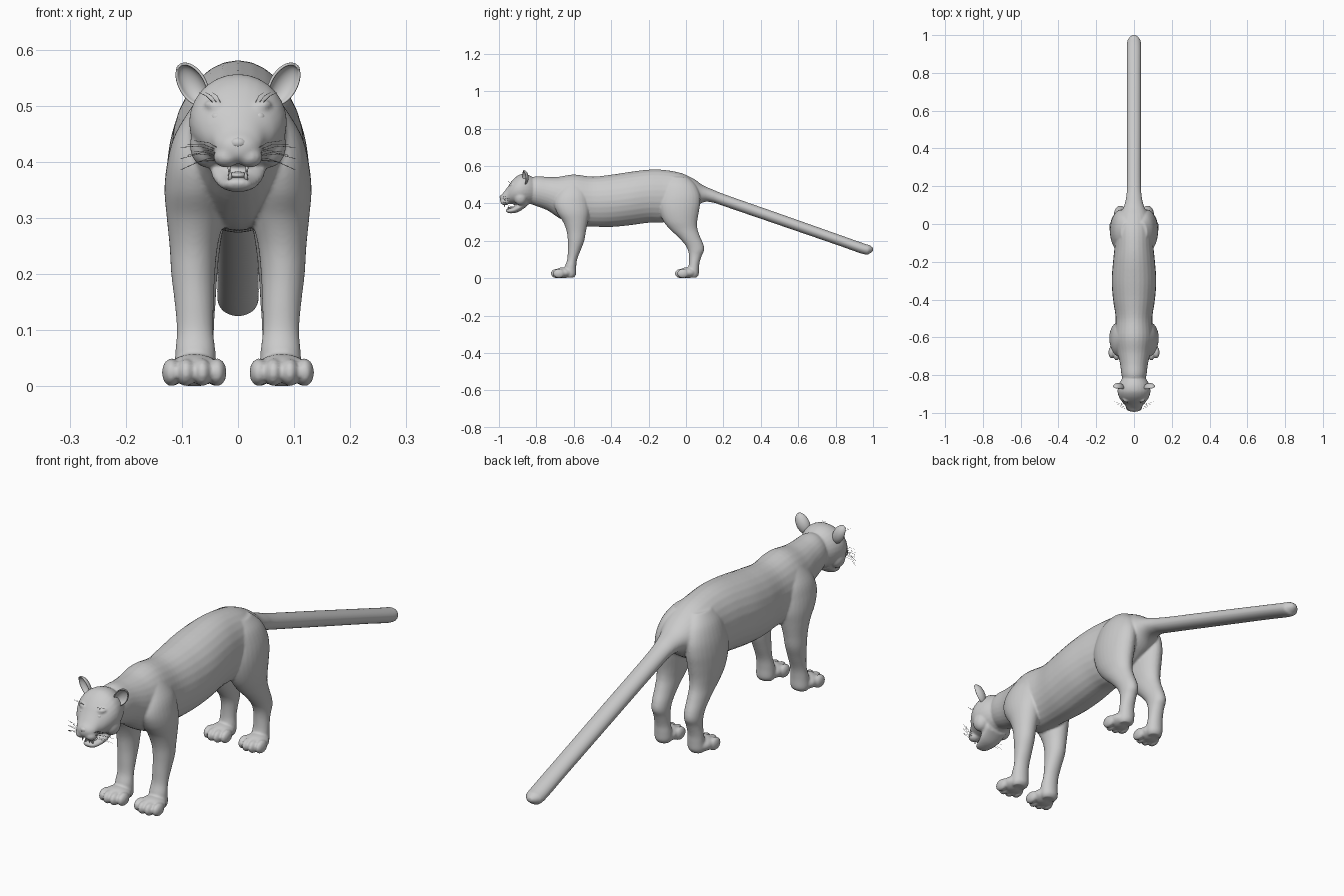
import bpy, bmesh, math
from mathutils import Matrix, Vector

if "Cube" in bpy.data.objects:
    bpy.data.objects.remove(bpy.data.objects["Cube"])


def catmull(rows, n=5):
    """Smoothly interpolate a list of section tuples."""
    out = []
    for i in range(len(rows) - 1):
        a, b = rows[max(i - 1, 0)], rows[i]
        c, d = rows[i + 1], rows[min(i + 2, len(rows) - 1)]
        for k in range(n):
            t = k / n
            out.append([0.5 * (2 * q + (r - p) * t + (2 * p - 5 * q + 4 * r - s) * t * t
                               + (3 * q - p - 3 * r + s) * t ** 3)
                        for p, q, r, s in zip(a, b, c, d)])
    return out + [list(rows[-1])]


def loft(bm, rings):
    loops = [[bm.verts.new(p) for p in r] for r in rings]
    n = len(loops[0])
    for a, b in zip(loops, loops[1:]):
        for i in range(n):
            bm.faces.new((a[i], a[(i + 1) % n], b[(i + 1) % n], b[i]))
    bm.faces.new(loops[0])
    bm.faces.new(loops[-1])


ANG = [2 * math.pi * i / 28 for i in range(28)]


def along_y(bm, rows):
    """Sections (y, z low, z high, half width)."""
    loft(bm, [[(h * math.cos(t), y, (a + b) / 2 + (b - a) / 2 * math.sin(t)) for t in ANG]
              for y, a, b, h in catmull(rows)])


def along_z(bm, rows, side):
    """Sections (z, y front, y back, x inner, x outer)."""
    loft(bm, [[(side * ((c + d) / 2 + (d - c) / 2 * math.cos(t)),
                (a + b) / 2 + (b - a) / 2 * math.sin(t), z) for t in ANG]
              for z, a, b, c, d in catmull(rows)])


def blob(bm, pos, rad, rot=(0, 0, 0)):
    m = Matrix.Translation(pos)
    for ang, ax in zip(rot, 'XYZ'):
        m = m @ Matrix.Rotation(math.radians(ang), 4, ax)
    bmesh.ops.create_uvsphere(bm, u_segments=20, v_segments=14, radius=1,
                              matrix=m @ Matrix.Diagonal((*rad, 1)))


def finish(bm, name):
    bmesh.ops.recalc_face_normals(bm, faces=bm.faces)
    me = bpy.data.meshes.new(name)
    bm.to_mesh(me)
    bm.free()
    me.polygons.foreach_set('use_smooth', [True] * len(me.polygons))
    ob = bpy.data.objects.new(name, me)
    bpy.context.collection.objects.link(ob)
    return ob


SIDES = (1, -1)
skin = bmesh.new()

# torso and tail
along_y(skin, [
    (-.84, .40, .53, .055), (-.80, .385, .545, .066), (-.74, .362, .541, .074),
    (-.68, .322, .542, .088), (-.60, .283, .554, .102), (-.50, .276, .543, .097),
    (-.40, .274, .553, .111), (-.30, .283, .568, .118), (-.20, .296, .580, .111),
    (-.12, .298, .579, .103), (-.03, .33, .563, .097), (.04, .37, .532, .08),
    (.09, .405, .497, .055), (.14, .405, .475, .042), (.22, .379, .443, .037),
    (.5, .283, .345, .037), (.8, .18, .239, .037), (.95, .128, .186, .037),
    (.982, .132, .176, .029), (1.0, .146, .162, .010)])

# skull and muzzle, then lower jaw
along_y(skin, [
    (-.79, .41, .52, .045), (-.84, .395, .551, .076), (-.88, .386, .556, .087),
    (-.91, .392, .541, .082), (-.935, .397, .515, .068), (-.955, .397, .486, .050),
    (-.975, .398, .459, .040), (-.988, .405, .446, .028), (-.994, .415, .436, .014)])
along_y(skin, [
    (-.85, .385, .42, .05), (-.89, .357, .405, .048), (-.92, .348, .382, .038),
    (-.945, .347, .373, .029), (-.958, .352, .371, .021), (-.963, .358, .367, .012)])

for s in SIDES:
    # whisker pads, cheeks and brows
    blob(skin, (s * .021, -.968, .409), (.023, .024, .019))
    blob(skin, (s * .055, -.885, .43), (.031, .035, .04))
    blob(skin, (s * .038, -.928, .499), (.022, .017, .011), (0, s * -12, 0))
    # front legs
    along_z(skin, [
        (.51, -.65, -.56, .02, .075), (.45, -.69, -.53, .02, .112), (.40, -.705, -.52, .02, .126),
        (.35, -.69, -.517, .02, .131), (.30, -.657, -.525, .025, .127), (.25, -.638, -.535, .036, .122),
        (.20, -.632, -.544, .041, .119), (.15, -.632, -.563, .043, .113), (.10, -.635, -.582, .044, .109),
        (.06, -.648, -.587, .040, .112), (.02, -.65, -.588, .04, .113), (.004, -.64, -.60, .05, .105)], s)
    # hind legs with raised hock
    along_z(skin, [
        (.54, -.10, .01, .01, .07), (.50, -.125, .05, .01, .1), (.45, -.14, .073, .01, .118),
        (.40, -.148, .076, .012, .126), (.35, -.14, .068, .015, .127), (.30, -.118, .06, .022, .123),
        (.26, -.085, .062, .03, .116), (.22, -.042, .076, .035, .111), (.18, -.006, .093, .038, .107),
        (.15, .01, .097, .04, .105), (.12, .016, .084, .042, .103), (.08, .016, .072, .043, .105),
        (.05, .01, .07, .04, .107), (.02, .005, .068, .04, .108), (.004, .015, .058, .05, .10)], s)
    # paws: pad plus four toes
    for y0, k in ((-.655, 1), (.008, .93)):
        blob(skin, (s * .078, y0, .029), (.049 * k, .05, .029))
        for dx, dy in ((-.041, .012), (-.0145, 0), (.0145, 0), (.041, .012)):
            blob(skin, (s * (.078 + dx * k), y0 - .037 + dy, .025), (.0165 * k, .031, .025))

body = finish(skin, 'cat_body')
rm = body.modifiers.new('fuse', 'REMESH')
rm.mode = 'VOXEL'
rm.voxel_size = .0045
rm.use_smooth_shade = True
sm = body.modifiers.new('soften', 'SMOOTH')
sm.factor = .5
sm.iterations = 5

# nose, tongue
bm = bmesh.new()
blob(bm, (0, -.986, .434), (.015, .010, .010))
finish(bm, 'nose')
bm = bmesh.new()
blob(bm, (0, -.925, .376), (.018, .03, .007))
finish(bm, 'tongue')

# eyes
bm = bmesh.new()
for s in SIDES:
    blob(bm, (s * .037, -.937, .480), (.0125, .0125, .0105))
finish(bm, 'eyes')

# canine teeth, upper and lower
bm = bmesh.new()
for s in SIDES:
    for x, y, z, flip in ((.016, -.970, .388, 180), (.014, -.950, .378, 0)):
        bmesh.ops.create_cone(bm, cap_ends=True, segments=10, radius1=.0045, radius2=.0006, depth=.02,
                              matrix=Matrix.Translation((s * x, y, z)) @ Matrix.Rotation(math.radians(flip), 4, 'X'))
finish(bm, 'teeth')

# ears: cupped half shells, open to the front
for s, label in zip(SIDES, ('left', 'right')):
    bm = bmesh.new()
    blob(bm, (0, 0, 0), (.027, .024, .043))
    bmesh.ops.delete(bm, geom=[v for v in bm.verts if v.co.y < -.004], context='VERTS')
    bm.transform(Matrix.Translation((s * .082, -.866, .538)) @ Matrix.Rotation(math.radians(s * 30), 4, 'Y')
                 @ Matrix.Rotation(math.radians(s * 20), 4, 'Z'))
    ear = finish(bm, label + '_ear')
    ear.modifiers.new('thickness', 'SOLIDIFY').thickness = .005
    ear.modifiers.new('round', 'SUBSURF').levels = 1

# whiskers on muzzle and brows
cu = bpy.data.curves.new('whiskers', 'CURVE')
cu.dimensions = '3D'
cu.bevel_depth = .0005
cu.bevel_resolution = 0


def hair(*pts):
    sp = cu.splines.new('POLY')
    sp.points.add(len(pts) - 1)
    for p, q in zip(sp.points, pts):
        p.co = (*q, 1)


for s in SIDES:
    for r in range(3):
        for c in range(3):
            a = Vector((s * (.026 + .006 * c), -.978 + .01 * c, .403 + .008 * r))
            tip = Vector((s * (.078 + .012 * c), -.965 + .012 * c, .398 + .02 * r - .006 * c))
            hair(a, (a + tip) / 2 + Vector((0, -.004, .006)), tip)
    for c in range(3):
        hair((s * (.03 + .006 * c), -.935, .503), (s * (.037 + .01 * c), -.95, .518), (s * (.046 + .012 * c), -.952, .524))
bpy.context.collection.objects.link(bpy.data.objects.new('whiskers', cu))
